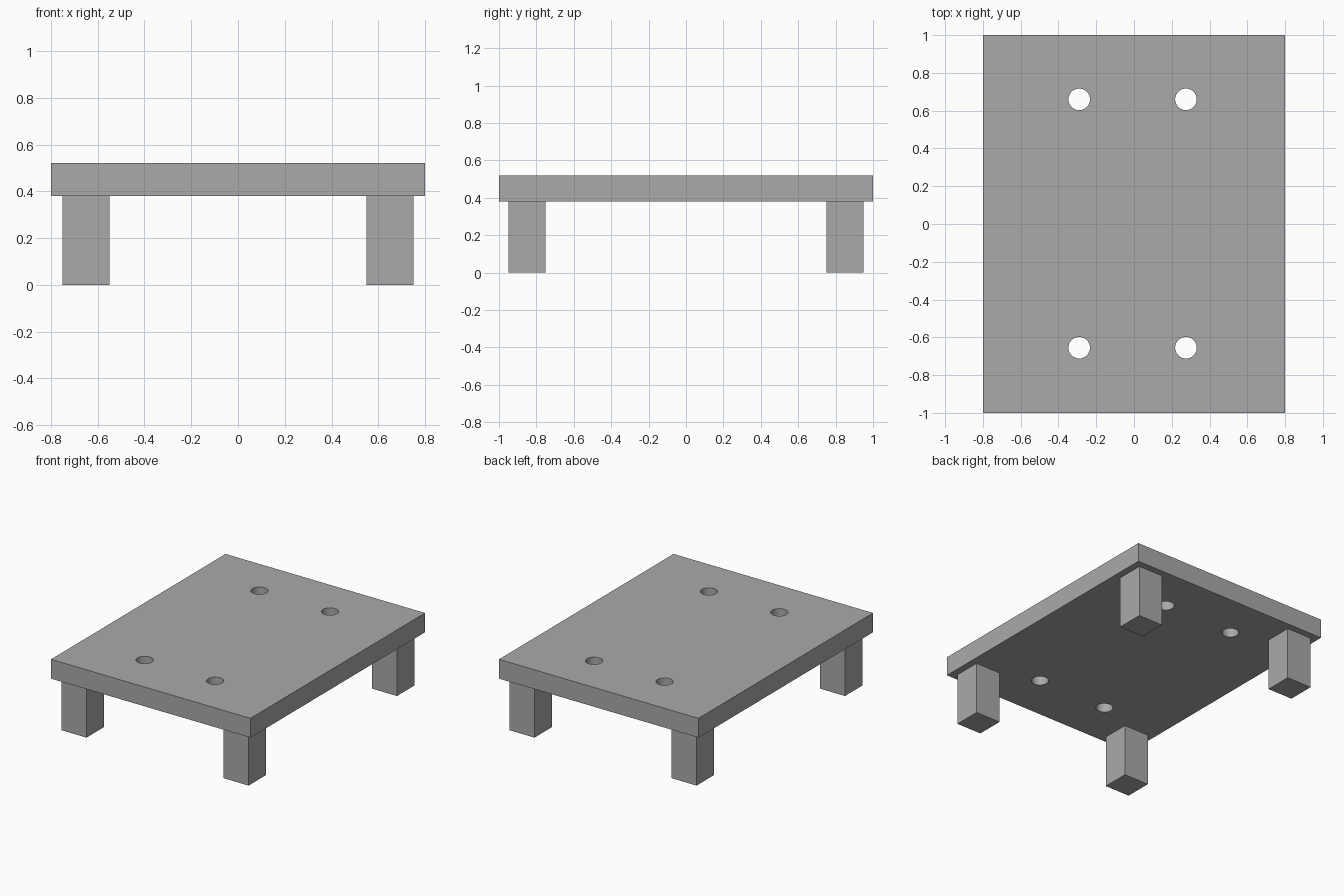
import bpy
import math

default_cube = bpy.data.objects.get("Cube")
if default_cube:
    bpy.data.objects.remove(default_cube, do_unlink=True)

TOP = 0.52        # upper face of the slab
UNDERSIDE = 0.38  # lower face of the slab, where the legs end

grey = bpy.data.materials.new("plain grey")
grey.use_nodes = True
grey_value = (0.4, 0.4, 0.4, 1)
grey.diffuse_color = grey_value
grey.node_tree.nodes["Principled BSDF"].inputs["Base Color"].default_value = grey_value


def box(name, centre, size):
    bpy.ops.mesh.primitive_cube_add(size=1, location=centre)
    obj = bpy.context.object
    obj.name = name
    obj.scale = size
    bpy.ops.object.transform_apply(location=False, rotation=False, scale=True)
    obj.data.materials.append(grey)
    return obj


def drill(target, x, y, radius):
    """Cut a round vertical hole right through the target."""
    bpy.ops.mesh.primitive_cylinder_add(
        vertices=48, radius=radius, depth=1, location=(x, y, TOP))
    cutter = bpy.context.object
    cutter.name = "hole_cutter"
    cutter.hide_render = True
    cutter.data.materials.append(grey)
    bpy.context.view_layer.objects.active = target
    cut = target.modifiers.new("hole", "BOOLEAN")
    cut.operation = "DIFFERENCE"
    cut.solver = "EXACT"
    cut.object = cutter
    bpy.ops.object.modifier_apply(modifier=cut.name)
    bpy.data.objects.remove(cutter, do_unlink=True)


# Table top with four through holes, set slightly off centre
table_top = box("table_top", (0, 0, (TOP + UNDERSIDE) / 2),
                (1.6, 2, TOP - UNDERSIDE))
for x in (-0.29, 0.275):
    for y in (-0.655, 0.66):
        drill(table_top, x, y, 0.057)

# Smooth hole walls, sharp rims and edges
bpy.ops.object.select_all(action="DESELECT")
table_top.select_set(True)
bpy.context.view_layer.objects.active = table_top
bpy.ops.object.shade_smooth_by_angle(angle=math.radians(30))

# Four square legs, set in from the corners
for side, sx in (("right", -1), ("left", 1)):
    for end, sy in (("front", -1), ("back", 1)):
        box(f"{end}_{side}_leg", (sx * 0.65, sy * 0.85, UNDERSIDE / 2),
            (0.2, 0.2, UNDERSIDE))
